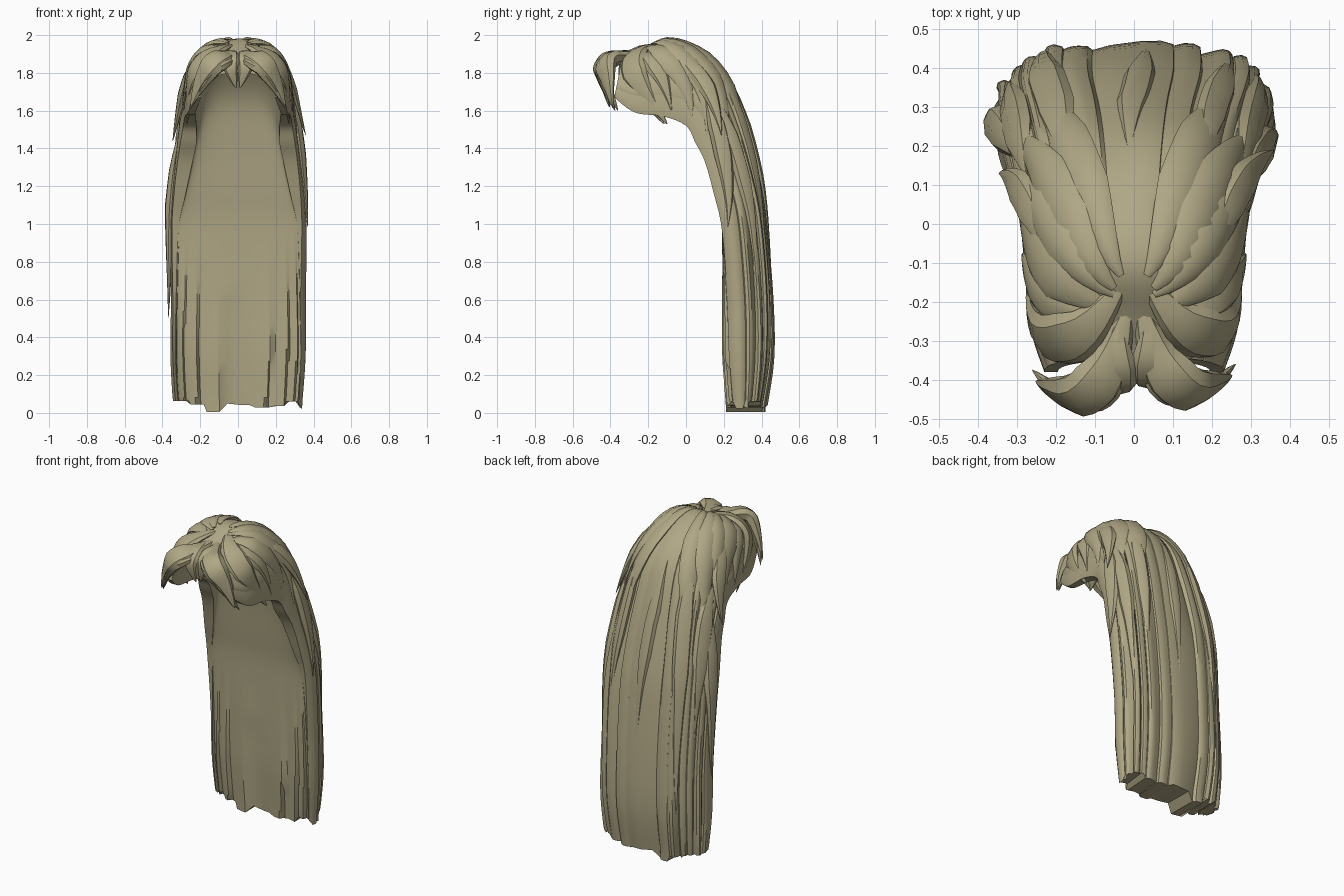
import bpy, bmesh, math, random
from mathutils import Vector

random.seed(4)
cube = bpy.data.objects.get("Cube")
if cube:
    bpy.data.objects.remove(cube)

mat = bpy.data.materials.new("ash blonde hair")
mat.use_nodes = True
COLOUR = (0.43, 0.385, 0.235, 1)
mat.diffuse_color = COLOUR
bsdf = mat.node_tree.nodes["Principled BSDF"]
bsdf.inputs["Base Color"].default_value = COLOUR
bsdf.inputs["Roughness"].default_value = 0.8

# Sections swept from the brow over the crown and down the back:
# side edge (y, z), outer middle (y, z), inner middle (y, z), half width, inner share, roundness
SECTIONS = [
    (-.38, 1.67, -.34, 1.87, -.35, 1.8, .23, .85, .85),
    (-.27, 1.59, -.25, 1.91, -.25, 1.83, .265, .85, .8),
    (-.12, 1.57, -.1, 1.98, -.08, 1.87, .28, .8, .8),
    (0, 1.52, .08, 1.91, .01, 1.8, .29, .76, .75),
    (.05, 1.43, .22, 1.76, .1, 1.65, .305, .72, .7),
    (.1, 1.33, .31, 1.52, .14, 1.44, .32, .75, .65),
    (.15, 1.15, .38, 1.24, .17, 1.18, .34, .82, .6),
    (.19, .97, .42, 1, .19, .97, .35, .9, .6),
    (.22, .6, .45, .62, .19, .6, .345, .95, .6),
    (.23, .3, .45, .3, .19, .3, .345, .96, .6),
    (.25, .04, .41, .04, .21, .04, .33, .96, .6),
]
LAST = len(SECTIONS) - 1


def spline(rows, v):
    """Smooth interpolation through rows of numbers."""
    top = len(rows) - 1
    i = max(0, min(int(v), top - 1))
    f = v - i
    a, b, c, d = (rows[max(0, min(j, top))] for j in range(i - 1, i + 3))
    return [q + f / 2 * (r - p + f * (2 * p - 5 * q + 4 * r - s + f * (3 * (q - r) + s - p)))
            for p, q, r, s in zip(a, b, c, d)]


def surface(v, t, inner=False, lift=0):
    """Point and outward direction on the outer or inner hair sheet."""
    ey, ez, oy, oz, iy, iz, w, share, p = spline(SECTIONS, v)
    edge = Vector((0, ey, ez))
    up = Vector((0, oy, oz)) - edge
    c, s = math.cos(t), max(0, math.sin(t))
    normal = Vector((c, 0, 0)) + up.normalized() * s
    if inner:
        up = Vector((0, iy, iz)) - edge
        w *= share
    x = math.copysign(abs(c) ** p, c) * w
    return edge + Vector((x, 0, 0)) + up * s ** p + normal * lift, normal


def finish(name, bm):
    bmesh.ops.recalc_face_normals(bm, faces=bm.faces)
    mesh = bpy.data.meshes.new(name)
    bm.to_mesh(mesh)
    bm.free()
    mesh.materials.append(mat)
    obj = bpy.data.objects.new(name, mesh)
    bpy.context.collection.objects.link(obj)
    bpy.ops.object.select_all(action='DESELECT')
    obj.select_set(True)
    bpy.context.view_layer.objects.active = obj
    bpy.ops.object.shade_smooth_by_angle(angle=math.radians(35))


def lock(name, points, normals, width, thick):
    """Tapered strand following a path, flattened against the head."""
    bm = bmesh.new()
    rings = []
    last = len(points) - 1
    for i, (pt, n) in enumerate(zip(points, normals)):
        s = i / last
        along = points[min(i + 1, last)] - points[max(i - 1, 0)]
        side = along.cross(n).normalized()
        out = side.cross(along).normalized()
        r = (.15 + .85 * min(1, s * 2.8)) * min(1, (1 - s) * 2.2 + .04)
        rings.append([bm.verts.new(pt + side * math.cos(k * math.pi / 4) * width * r
                                   + out * math.sin(k * math.pi / 4) * thick * r)
                      for k in range(8)])
    for a, b in zip(rings, rings[1:]):
        for k in range(8):
            bm.faces.new((a[k], a[k - 1], b[k - 1], b[k]))
    bm.faces.new(rings[0])
    bm.faces.new(rings[-1])
    finish(name, bm)


def surface_lock(name, start, end, width, thick, flip=False, flare=0):
    pts, nrm = [], []
    for i in range(15):
        f = i / 14
        v = start[0] + (end[0] - start[0]) * f ** 1.2
        t = start[1] + (end[1] - start[1]) * f
        p, n = surface(v, math.pi - t if flip else t, lift=.004 + flare * f * f)
        pts.append(p)
        nrm.append(n)
    lock(name, pts, nrm, width, thick)


# Main hair body: broad cleft strands behind, split strands at the front hem
STRANDS = 13
columns = []
for k in range(STRANDS):
    amp, phase = random.uniform(.012, .026), random.uniform(0, 6)
    shift = random.uniform(-.2, .2) if k else 0
    for f, h in ((0, -.9), (.1, .5), (.35, 1), (.6, .9), (.85, .3)):
        t = math.pi * (k + f + shift) / STRANDS
        columns.append((max(0, t), h * amp, phase))
columns.append((math.pi, 0, 0))
tips = [random.uniform(-.02, .03) for _ in range(10)]
tips[3] = -.035

bm = bmesh.new()
outer, inner = [], []
STEPS = 44
for i in range(STEPS + 1):
    v = LAST * i / STEPS
    strength = max(.12, min(1, (v - 2) / 3))
    split = max(0, min(1, (v - 7.2) / 2))
    rows = ([], [])
    for t, h, phase in columns:
        lift = h * strength * (.7 + .3 * math.sin(v * .9 + phase))
        groove = split * .03 * ((t * 2.4 + .1 * math.sin(v)) % 1)
        for row, inside in zip(rows, (False, True)):
            p = surface(v, t, inside, 0 if inside else lift)[0]
            if inside:
                p.y += groove
            if i == STEPS:
                p.z += tips[int((p.x + .42) * 12) % 10]
            row.append(bm.verts.new(p))
    outer.append(rows[0])
    inner.append(rows[1])
count = len(columns)
for sheet in (outer, inner):
    for a, b in zip(sheet, sheet[1:]):
        for k in range(count - 1):
            bm.faces.new((a[k], a[k + 1], b[k + 1], b[k]))
for i in (0, STEPS):
    for k in range(count - 1):
        bm.faces.new((outer[i][k], outer[i][k + 1], inner[i][k + 1], inner[i][k]))
for k in (0, count - 1):
    for i in range(STEPS):
        bm.faces.new((outer[i][k], outer[i + 1][k], inner[i + 1][k], inner[i][k]))
finish("hair_body", bm)

# Fringe locks swept from the parting to each temple: path, width, thickness
FRINGE = [
    ([(.015, -.2, 1.91), (.06, -.34, 1.885), (.13, -.42, 1.85), (.2, -.41, 1.75),
      (.25, -.39, 1.62)], .07, .045),
    ([(.01, -.33, 1.86), (.06, -.41, 1.86), (.13, -.43, 1.82), (.2, -.41, 1.72),
      (.26, -.36, 1.6)], .045, .035),
    ([(.04, -.24, 1.91), (.045, -.34, 1.89), (.04, -.4, 1.83), (.01, -.39, 1.72)],
     .055, .03),
    ([(.03, -.14, 1.95), (.12, -.25, 1.91), (.21, -.28, 1.82), (.255, -.22, 1.7),
      (.27, -.1, 1.53)], .075, .035),
]
HEAD = Vector((0, -.1, 1.62))
for side, label in ((1, "left"), (-1, "right")):
    for path, width, thick in FRINGE:
        pts = []
        for i in range(17):
            x, y, z = spline(path, (len(path) - 1) * i / 16)
            pts.append(Vector((x * side, y - (.015 if side < 0 else 0), z)))
        lock(label + "_fringe_lock", pts, [p - HEAD for p in pts], width, thick)

# Broad locks combed from the crown down and back over each side
SWEEPS = [((1.1, 1.3), (2.3, .05)), ((1.3, 1.4), (3.2, .08)), ((1.5, 1.45), (4.3, .12)),
          ((1.6, 1.45), (5.2, .4)), ((1.8, 1.5), (6.3, .85))]
for flip, label in ((False, "left"), (True, "right")):
    for start, end in SWEEPS:
        surface_lock(label + "_combed_lock", start, end, random.uniform(.055, .075), .024, flip)

# Loose side locks with flicked-out tips
surface_lock("left_temple_lock", (2.2, .9), (4.75, .3), .05, .03, False, .05)
surface_lock("right_temple_lock", (2.2, .8), (4.6, .12), .05, .03, True, .03)
surface_lock("left_loose_lock", (3.4, .5), (6.95, .04), .05, .035, False, .015)
surface_lock("right_loose_lock", (4.5, .4), (8.3, .04), .05, .035, True, .02)

# Long locks down the back
for k in range(5):
    t = .55 + (math.pi - 1.1) * k / 4
    begin = random.uniform(2.6, 4.2)
    surface_lock("back_lock", (begin, t + random.uniform(-.05, .05)),
                 (random.uniform(7.5, 9.5), t + random.uniform(-.06, .06)),
                 random.uniform(.04, .055), .03)
